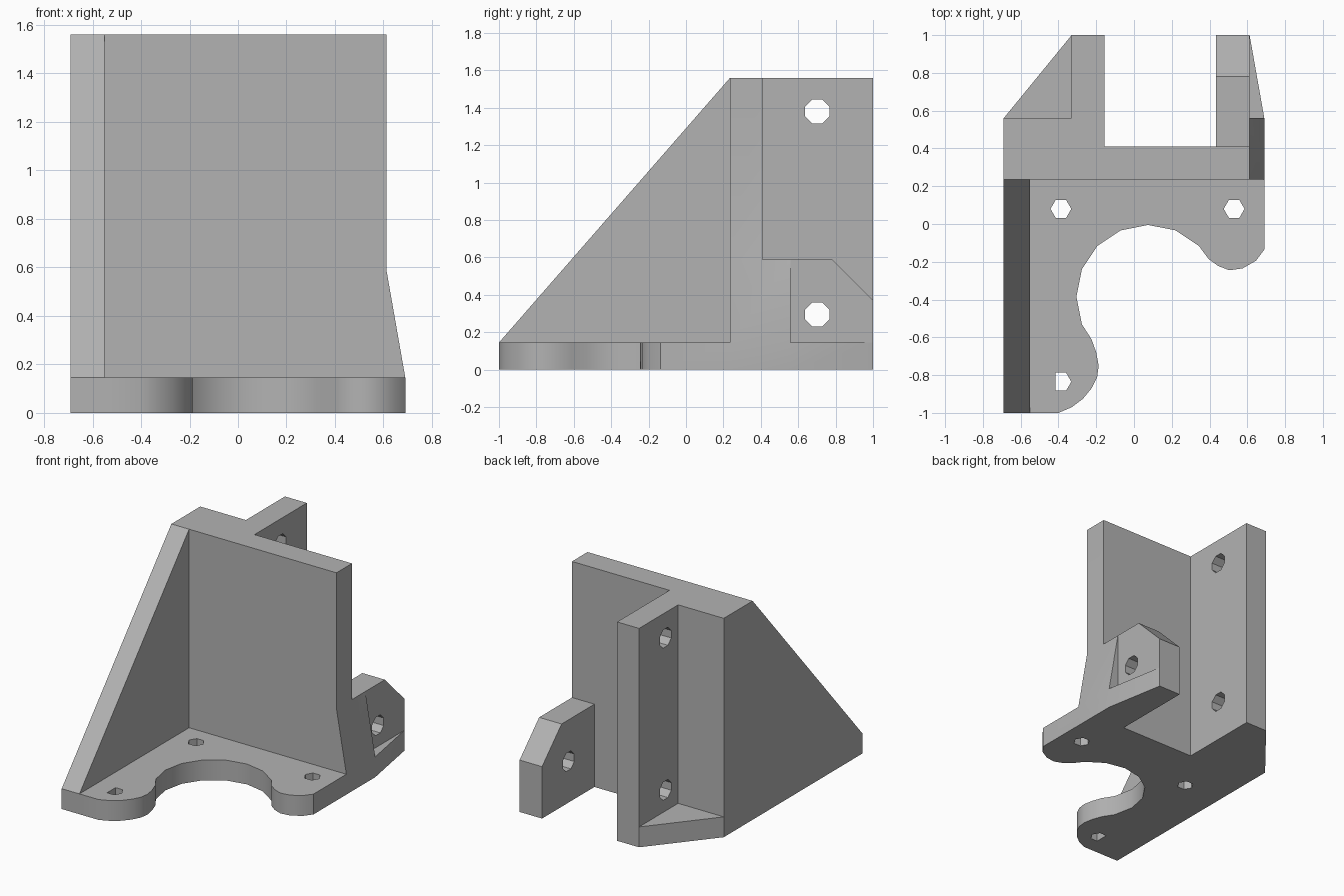
import bpy, bmesh, math
from mathutils import Vector

old = bpy.data.objects.get("Cube")
if old:
    bpy.data.objects.remove(old, do_unlink=True)

grey = bpy.data.materials.new("plain_grey")
grey.use_nodes = True
grey.diffuse_color = (0.45, 0.45, 0.45, 1)
grey.node_tree.nodes["Principled BSDF"].inputs["Base Color"].default_value = grey.diffuse_color

L, R = -0.69, 0.69            # outer sides
TOP, PLATE = 1.56, 0.145      # wall top, plate thickness
WALL_F, WALL_B = 0.235, 0.41  # wall front and back
STEP = 0.56                   # rear end of the side blocks
TAB_IN, TAB_OUT, TAB_TOP = 0.435, 0.612, 0.59


def prism(name, profile, axis, lo, hi):
    """Extrude a 2D profile along an axis; the profile uses the other two axes in order."""
    def place(p, d):
        c = list(p)
        c.insert("xyz".index(axis), d)
        return Vector(c)
    bm = bmesh.new()
    face = bm.faces.new([bm.verts.new(place(p, lo)) for p in profile])
    ext = bmesh.ops.extrude_face_region(bm, geom=[face])
    verts = [v for v in ext["geom"] if isinstance(v, bmesh.types.BMVert)]
    bmesh.ops.translate(bm, verts=verts, vec=place((0, 0), hi - lo))
    bmesh.ops.recalc_face_normals(bm, faces=bm.faces)
    mesh = bpy.data.meshes.new(name)
    bm.to_mesh(mesh)
    bm.free()
    mesh.materials.append(grey)
    obj = bpy.data.objects.new(name, mesh)
    bpy.context.collection.objects.link(obj)
    return obj


def ring(cx, cy, r, sides, turn=0.0):
    angles = [math.radians(turn + 360 * i / sides) for i in range(sides)]
    return [(cx + r * math.cos(a), cy + r * math.sin(a)) for a in angles]


def rect(a0, b0, a1, b1):
    return [(a0, b0), (a1, b0), (a1, b1), (a0, b1)]


def combine(target, other, operation):
    mod = target.modifiers.new(operation.lower(), "BOOLEAN")
    mod.operation, mod.solver, mod.object = operation, "EXACT", other
    bpy.context.view_layer.objects.active = target
    bpy.ops.object.modifier_apply(modifier=mod.name)
    bpy.data.objects.remove(other, do_unlink=True)


# Base plate: front lobes either side of a round motor recess, forked rear
left_lobe = [(-0.4, -1), (-0.33, -0.97), (-0.27, -0.925), (-0.225, -0.87), (-0.195, -0.81),
             (-0.187, -0.75), (-0.2, -0.68), (-0.225, -0.61)]
recess = list(reversed(ring(0.075, -0.385, 0.38, 16)[2:10]))
right_lobe = [(0.395, -0.185), (0.445, -0.222), (0.505, -0.245), (0.575, -0.235),
              (0.645, -0.195), (R, -0.135)]
rear = [(R, STEP), (TAB_OUT, 1), (TAB_IN, 1), (TAB_IN, WALL_B), (-0.157, WALL_B),
        (-0.157, 1), (-0.33, 1), (L, STEP)]
bracket = prism("mounting_bracket", [(L, -1)] + left_lobe + recess + right_lobe + rear,
                "z", 0, PLATE)

# Upright parts, joined to the plate
flare = [(R, 0), (R, PLATE), (TAB_OUT, TAB_TOP)]
parts = [
    prism("back_wall", [(L, 0)] + flare + [(TAB_OUT, TOP), (L, TOP)], "y", WALL_F, WALL_B),
    prism("side_gusset", [(-1, 0), (WALL_F, 0), (WALL_F, TOP), (-1, PLATE)], "x", L, -0.55),
    prism("corner_block", rect(L, WALL_F, -0.33, STEP), "z", 0, TOP),
    prism("tall_rail", rect(-0.33, WALL_F, -0.157, 1), "z", 0, TOP),
    prism("flared_block", [(TAB_IN, 0)] + flare + [(TAB_IN, TAB_TOP)], "y", WALL_F, STEP),
    prism("short_tab", [(WALL_F, 0), (1, 0), (1, 0.37), (0.78, TAB_TOP), (WALL_F, TAB_TOP)],
          "x", TAB_IN, TAB_OUT),
]
for part in parts:
    combine(bracket, part, "UNION")

# Screw holes through the plate; the front one has a flat side
for cx, cy, flat in ((-0.387, 0.08, False), (0.53, 0.08, False), (-0.387, -0.835, True)):
    hole = ring(cx, cy, 0.055, 6)
    if flat:
        hole.pop(3)
    combine(bracket, prism("plate_hole", hole, "z", -0.1, PLATE + 0.03), "DIFFERENCE")

# Pivot holes across the rail and tab
for z in (0.295, 1.38):
    combine(bracket, prism("cross_hole", ring(0.702, z, 0.07, 8, 22.5), "x", -0.8, 0.8),
            "DIFFERENCE")

# Merge flat regions, then smooth the curved edge of the plate
bm = bmesh.new()
bm.from_mesh(bracket.data)
bmesh.ops.remove_doubles(bm, verts=bm.verts, dist=0.0005)
bmesh.ops.dissolve_limit(bm, angle_limit=math.radians(0.5), verts=bm.verts, edges=bm.edges)
bm.to_mesh(bracket.data)
bm.free()
bpy.ops.object.select_all(action="DESELECT")
bracket.select_set(True)
bpy.context.view_layer.objects.active = bracket
bpy.ops.object.shade_smooth_by_angle(angle=math.radians(30))
